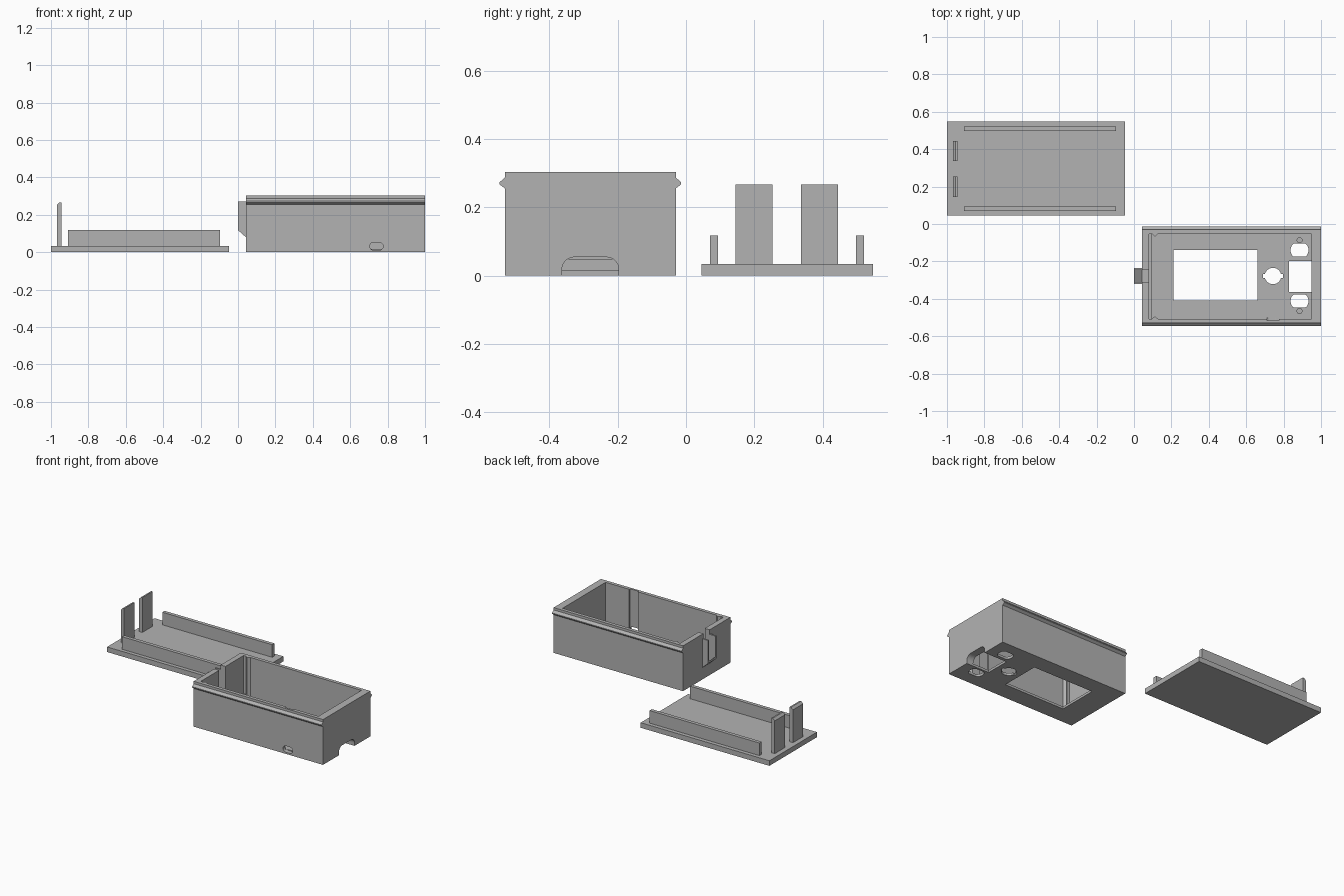
import bpy, bmesh, math
from mathutils import Matrix, Vector

if "Cube" in bpy.data.objects:
    bpy.data.objects.remove(bpy.data.objects["Cube"])

grey = bpy.data.materials.new("light grey plastic")
grey.diffuse_color = (0.45, 0.45, 0.45, 1)
grey.use_nodes = True
grey.node_tree.nodes["Principled BSDF"].inputs["Base Color"].default_value = grey.diffuse_color


def prism(name, pts, axis, a, b):
    """Extrude a closed 2D outline along an axis from a to b.
    Outline coordinates: x -> (y, z), y -> (x, z), z -> (x, y)."""
    def place(p, t):
        return {"x": (t, p[0], p[1]), "y": (p[0], t, p[1]), "z": (p[0], p[1], t)}[axis]
    bm = bmesh.new()
    lo = [bm.verts.new(place(p, a)) for p in pts]
    hi = [bm.verts.new(place(p, b)) for p in pts]
    bm.faces.new(lo)
    bm.faces.new(hi)
    for i in range(len(pts)):
        j = (i + 1) % len(pts)
        bm.faces.new((lo[i], lo[j], hi[j], hi[i]))
    bmesh.ops.recalc_face_normals(bm, faces=bm.faces)
    me = bpy.data.meshes.new(name)
    bm.to_mesh(me)
    bm.free()
    me.materials.append(grey)
    ob = bpy.data.objects.new(name, me)
    bpy.context.collection.objects.link(ob)
    return ob


def block(name, x0, x1, y0, y1, z0, z1):
    return prism(name, [(x0, y0), (x1, y0), (x1, y1), (x0, y1)], "z", z0, z1)


def oval(cx, cy, rx, ry, n=32):
    """Circle of radius rx trimmed flat at +-ry."""
    pts = []
    for i in range(n):
        t = 2 * math.pi * (i + 0.5) / n
        pts.append((cx + rx * math.cos(t), cy + max(-ry, min(ry, rx * math.sin(t)))))
    return pts


def stadium(cx, cy, hx, r, n=10):
    """Rounded slot with half length hx and end radius r."""
    pts = []
    for side, start in ((1, -90), (-1, 90)):
        for i in range(n + 1):
            t = math.radians(start + 180 * i / n)
            pts.append((cx + side * (hx - r) + r * math.cos(t), cy + r * math.sin(t)))
    return pts


def cut(target, cutter):
    mod = target.modifiers.new("cut", "BOOLEAN")
    mod.operation = "DIFFERENCE"
    mod.solver = "EXACT"
    mod.object = cutter
    bpy.context.view_layer.objects.active = target
    bpy.ops.object.modifier_apply(modifier=mod.name)
    bpy.data.objects.remove(cutter)


# ---- lid: plate, two side rails, two tall tabs with bevelled tips ----
block("lid_plate", -1, -0.048, 0.045, 0.547, 0, 0.034)
for i, y in enumerate((0.07, 0.497)):
    block(f"lid_rail_{i + 1}", -0.908, -0.095, y, y + 0.024, 0.034, 0.118)
tab = [(-0.968, 0.034), (-0.944, 0.034), (-0.944, 0.267), (-0.954, 0.267), (-0.968, 0.253)]
for i, y in enumerate((0.145, 0.337)):
    prism(f"lid_tab_{i + 1}", tab, "y", y, y + 0.108)

# ---- case: open shell with thin floor ----
X0, X1, Y0, Y1, H, F = 0.043, 1.0, -0.53, -0.03, 0.303, 0.016
case = block("case_shell", X0, X1, Y0, Y1, 0, H)
cut(case, block("c", 0.079, 0.95, -0.507, -0.053, F, 0.5))

# floor openings: screen window, round keyed hole, two trimmed ovals
cut(case, block("c", 0.21, 0.66, -0.41, -0.14, -0.1, 0.1))
cut(case, prism("c", oval(0.743, -0.278, 0.044, 0.044), "z", -0.1, 0.1))
cut(case, block("c", 0.689, 0.797, -0.29, -0.266, -0.1, 0.1))
for y in (-0.14, -0.412):
    cut(case, prism("c", oval(0.885, y, 0.048, 0.035), "z", -0.1, 0.1))

# connector bay with rounded arch through the end wall
ya, yb, top, r = -0.363, -0.197, 0.054, 0.036
arch = [(ya, -0.1), (yb, -0.1)]
for cy, a0 in ((yb - r, 0), (ya + r, 90)):
    for k in range(9):
        t = math.radians(a0 + 90 * k / 8)
        arch.append((cy + r * math.cos(t), top - r + r * math.sin(t)))
cut(case, prism("c", arch, "x", 0.83, 1.1))

# side port and the groove above it on the inner wall
cut(case, prism("c", stadium(0.74, 0.032, 0.036, 0.021), "y", -0.6, -0.5))
cut(case, block("c", 0.71, 0.775, -0.516, -0.5, F, 0.5))

# cable slot in the end wall
SY0, SY1 = -0.311, -0.245
cut(case, block("c", 0.0, 0.1, SY0, SY1, 0.095, 0.5))

# cable channel outside the slot: two cheeks and a sloped base
cheek = [(0, 0.272), (0, 0.118), (X0, 0.08), (X0, 0.272)]
prism("channel_cheek_1", cheek, "y", SY0 - 0.011, SY0)
prism("channel_cheek_2", cheek, "y", SY1, SY1 + 0.011)
prism("channel_base", [(0, 0.118), (X0, 0.08), (X0, 0.095), (0, 0.133)], "y", SY0, SY1)

# snap ridges along both long sides
for i, (y, s) in enumerate(((Y0, -1), (Y1, 1))):
    prism(f"snap_ridge_{i + 1}",
          [(y, 0.255), (y + s * 0.016, 0.267), (y + s * 0.016, 0.273), (y, 0.287)], "x", X0, X1)

# inside: low ledge at the slot end, tab guides, locating pins
block("inner_ledge", 0.079, 0.093, -0.507, -0.053, F, 0.049)
for i, (y, s) in enumerate(((-0.507, 1), (-0.053, -1))):
    prism(f"tab_guide_{i + 1}", [(0.096, y), (0.128, y), (0.112, y + s * 0.014)], "z", F, H)
for i, y in enumerate((-0.087, -0.465)):
    prism(f"locating_pin_{i + 1}", oval(0.885, y, 0.016, 0.016, 16), "z", F, 0.05)
